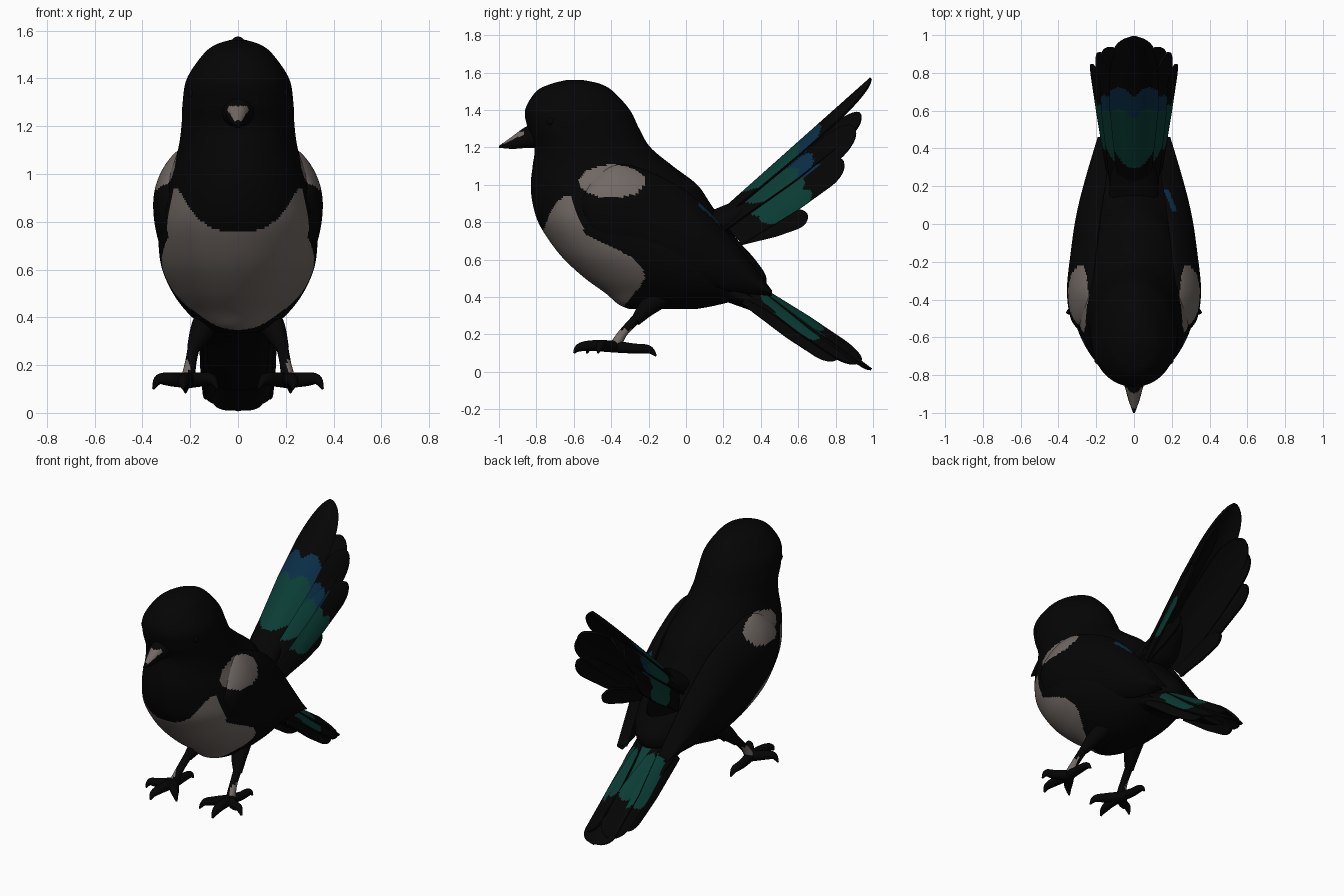
import bpy, bmesh, math
from mathutils import Vector

if "Cube" in bpy.data.objects:
    bpy.data.objects.remove(bpy.data.objects["Cube"], do_unlink=True)


def material(name, rgb):
    m = bpy.data.materials.new(name)
    m.use_nodes = True
    m.diffuse_color = (*rgb, 1)
    bsdf = m.node_tree.nodes["Principled BSDF"]
    bsdf.inputs["Base Color"].default_value = (*rgb, 1)
    bsdf.inputs["Roughness"].default_value = 0.8
    return m


GREEN = material("teal_green", (0.003, 0.046, 0.035))
BLUE = material("deep_blue", (0.003, 0.027, 0.062))
PALE = material("pale_grey", (0.165, 0.14, 0.128))
BLACK = material("soft_black", (0.0014, 0.0014, 0.0014))


def finish(name, bm, mats, smooth=True):
    mesh = bpy.data.meshes.new(name)
    bm.to_mesh(mesh)
    bm.free()
    ob = bpy.data.objects.new(name, mesh)
    bpy.context.collection.objects.link(ob)
    for m in mats:
        mesh.materials.append(m)
    if smooth:
        bpy.ops.object.select_all(action='DESELECT')
        ob.select_set(True)
        bpy.context.view_layer.objects.active = ob
        bpy.ops.object.shade_smooth_by_angle(angle=math.radians(50))
    return ob


def refine(rows, n):
    """Smooth in-between rows through the given stations."""
    out = []
    last = len(rows) - 1
    for i in range(last):
        a, b, c, d = (rows[max(0, min(last, i + k))] for k in (-1, 0, 1, 2))
        for j in range(n):
            t = j / n
            out.append([q + 0.5 * t * (r - p + t * (2*p - 5*q + 4*r - s + t * (3*(q - r) + s - p)))
                        for p, q, r, s in zip(a, b, c, d)])
    return out + [list(rows[-1])]


def loft(name, rings, rule=None):
    """Skin closed rings; rule(centre) picks black, pale or blue for a face."""
    bm = bmesh.new()
    vs = [[bm.verts.new(p) for p in ring] for ring in rings]
    n = len(vs[0])
    for a, b in zip(vs, vs[1:]):
        for i in range(n):
            bm.faces.new((a[i], a[(i + 1) % n], b[(i + 1) % n], b[i]))
    bm.faces.new(vs[0])
    bm.faces.new(vs[-1])
    bmesh.ops.recalc_face_normals(bm, faces=bm.faces)
    if rule:
        for f in bm.faces:
            f.material_index = int(rule(f.calc_center_median()))
    return finish(name, bm, (BLACK, PALE, BLUE))


def angles(n):
    return [2 * math.pi * i / n for i in range(n)]


def pod(name, stations, rule=None):
    """Tapered form along y: stations are y, z centre, half height, half width."""
    rings = [[(w * math.sin(a), y, z + h * math.cos(a)) for a in angles(40)]
             for y, z, h, w in refine(stations, 12)]
    return loft(name, rings, rule)


def tube(name, points, side, rule=None):
    """Tapered limb: points are x, y, z, radius."""
    rows = refine(points, 6)
    pts = [Vector((side * r[0], r[1], r[2])) for r in rows]
    rings = []
    for i, p in enumerate(pts):
        d = (pts[min(i + 1, len(pts) - 1)] - pts[max(i - 1, 0)]).normalized()
        u = d.cross(Vector((0.3, 0.5, 0.8))).normalized()
        v = d.cross(u)
        rings.append([p + rows[i][3] * (u * math.cos(a) + v * math.sin(a)) for a in angles(14)])
    return loft(name, rings, rule)


def feather(name, base, tip, normal, width, green=None, blue=None, side=1, taper=0.8, camber=0.15):
    """Cambered blade with lobed colour bands on its upper face only."""
    flip = Vector((side, 1, 1))
    base, tip, n = Vector(base) * flip, Vector(tip) * flip, Vector(normal) * flip
    d = (tip - base).normalized()
    across = d.cross(n).normalized()
    n = across.cross(d)
    bm = bmesh.new()
    rows, cols = 72, 20
    grid = []
    for r in range(rows + 1):
        s = r / rows
        w = width * (0.65 + 0.35 * min(1, s * 2))
        if s > taper:
            w *= max(0.12, math.sqrt(1 - ((s - taper) / (1 - taper)) ** 2))
        line = []
        for c in range(cols + 1):
            t = 2 * c / cols - 1
            line.append(bm.verts.new(base.lerp(tip, s) + across * w * t - n * camber * w * t * t))
        grid.append(line)
    for r in range(rows):
        for c in range(cols):
            f = bm.faces.new((grid[r][c], grid[r][c + 1], grid[r + 1][c + 1], grid[r + 1][c]))
            s, t = (r + 0.5) / rows, (2 * c + 1) / cols - 1
            f.material_index = 2
            if green and s > green[0] + 0.08 * t * t:
                end = s + 0.06 * (2 * abs(t) - 1) ** 2
                if end < green[1]:
                    f.material_index = 0
                elif blue and end < blue:
                    f.material_index = 1
    ob = finish(name, bm, (GREEN, BLUE, BLACK), smooth=False)
    mod = ob.modifiers.new("thickness", 'SOLIDIFY')
    mod.thickness = 0.014
    mod.offset = -1
    mod.material_offset = 2
    mod.material_offset_rim = 2
    return ob


# Body and head: level slices of height, front, back, half width
slices = [
    (0.335, -0.30, 0.05, 0.08), (0.36, -0.36, 0.18, 0.14), (0.42, -0.43, 0.39, 0.21),
    (0.5, -0.54, 0.43, 0.27), (0.6, -0.65, 0.37, 0.315), (0.7, -0.73, 0.28, 0.33),
    (0.8, -0.79, 0.20, 0.33), (0.9, -0.82, 0.13, 0.31), (1.0, -0.83, 0.06, 0.285),
    (1.1, -0.82, -0.07, 0.25), (1.2, -0.81, -0.19, 0.235), (1.3, -0.845, -0.25, 0.23),
    (1.4, -0.86, -0.30, 0.212), (1.5, -0.80, -0.39, 0.145), (1.54, -0.72, -0.46, 0.095),
    (1.56, -0.64, -0.55, 0.035)]
bib_side = [(-0.62, 0.96), (-0.58, 0.82), (-0.53, 0.73), (-0.4, 0.67), (-0.28, 0.61), (-0.2, 0.5)]


def shoulder(p):
    return ((p.y + 0.395) / 0.177) ** 2 + ((p.z - 1.018) / 0.088) ** 2 < 1 and abs(p.x) > 0.15


def belly(p):
    limit = 0.76 + 11.5 * abs(p.x) ** 3
    for (y0, z0), (y1, z1) in zip(bib_side, bib_side[1:]):
        if y0 <= p.y < y1:
            limit = min(limit, z0 + (z1 - z0) * (p.y - y0) / (y1 - y0))
    return p.z < min(limit, 0.94) and p.y < -0.22 - 0.8 * max(0, 0.49 - p.z)


rings = []
for z, front, back, w in refine(slices, 10):
    mid, half = (front + back) / 2, (back - front) / 2
    rings.append([(w * math.sin(a) * (1 + 0.12 * math.cos(a)), mid - half * math.cos(a), z)
                  for a in angles(208)])
loft("body", rings, lambda p: belly(p) or shoulder(p))

# Beak with a pale wedge on the upper front
pod("beak", [(-0.76, 1.275, 0.08, 0.09), (-0.86, 1.252, 0.056, 0.05),
             (-0.93, 1.225, 0.033, 0.03), (-1.0, 1.203, 0.005, 0.005)],
    lambda p: -0.975 < p.y < -0.87 and p.z < 1.285 and abs(p.x) < 0.65 * (p.z - 1.2))

# Roots that join the feather fans to the body
pod("tail_root", [(0.2, 0.44, 0.06, 0.16), (0.42, 0.345, 0.05, 0.15),
                  (0.6, 0.21, 0.04, 0.13), (0.75, 0.115, 0.02, 0.1)])
pod("fan_root", [(0.08, 0.78, 0.06, 0.13), (0.28, 0.83, 0.09, 0.12), (0.42, 0.94, 0.03, 0.05)])

# Folded wings: y, z centre, half height, x centre, half thickness
wing = [(-0.57, 0.90, 0.05, 0.265, 0.02), (-0.5, 0.88, 0.18, 0.28, 0.055),
        (-0.35, 0.87, 0.24, 0.29, 0.065), (-0.15, 0.80, 0.25, 0.275, 0.06),
        (0.05, 0.71, 0.22, 0.25, 0.055), (0.25, 0.57, 0.14, 0.215, 0.04),
        (0.46, 0.42, 0.015, 0.18, 0.012)]

# Raised fan feathers: base, tip, normal, width, green band, blue end
fan = [((0.08, 0.17, 0.79), (0.12, 0.93, 1.385), (0.55, -0.5, 0.6), 0.10, (0.2, 0.54), 0.66),
       ((0.12, 0.24, 0.75), (0.18, 0.90, 1.31), (0.85, -0.35, 0.4), 0.085, (0.17, 0.56), 0.69),
       ((0.14, 0.27, 0.72), (0.225, 0.84, 1.13), (0.93, -0.25, 0.3), 0.075, (0.22, 0.67), None),
       ((0.14, 0.28, 0.71), (0.17, 0.65, 0.84), (0.97, -0.15, 0.2), 0.055, None, None)]
tail = [((0.10, 0.33, 0.47), (0.07, 0.94, 0.06), (0.6, 0.5, 0.7), 0.09, (0.12, 0.65), None),
        ((0.15, 0.32, 0.40), (0.12, 0.82, 0.075), (0.9, 0.3, 0.4), 0.065, None, None)]
feather("fan_feather_centre", (0, 0.16, 0.84), (0, 0.985, 1.575), (0, -0.67, 0.74), 0.13,
        (0.16, 0.53), 0.67, taper=0.68, camber=0.42)
feather("tail_feather_centre", (0, 0.34, 0.5), (0, 0.995, 0.018), (0, 0.54, 0.84), 0.11,
        (0.1, 0.65), taper=0.88)

# Toes, starting at the ankle
ankle = (0.21, -0.38, 0.135, 0.032)
toes = {
    "middle": [(0.22, -0.5, 0.14, 0.029), (0.23, -0.57, 0.13, 0.022), (0.23, -0.6, 0.1, 0.005)],
    "outer": [(0.28, -0.44, 0.14, 0.029), (0.33, -0.46, 0.14, 0.022), (0.355, -0.47, 0.1, 0.005)],
    "inner": [(0.15, -0.46, 0.14, 0.029), (0.11, -0.51, 0.14, 0.022), (0.085, -0.53, 0.1, 0.005)],
    "back": [(0.22, -0.28, 0.125, 0.027), (0.22, -0.2, 0.12, 0.022), (0.22, -0.16, 0.085, 0.005)]}


def left_wing_colour(p):
    # One slim blue fleck lies on the upper rear of the left wing only
    fleck = abs(p.x - 0.195 + 0.4 * (p.y - 0.12)) < 0.014 and abs(p.y - 0.12) < 0.055 and p.z > 0.72
    return 2 if fleck else shoulder(p)


for side, label, colour in ((1, "left", left_wing_colour), (-1, "right", shoulder)):
    # Wing shell, leaning in toward the back
    rings = []
    for y, z, h, x, t in refine(wing, 12):
        ring = []
        for a in angles(96):
            s = math.sin(a)
            lean = (0.065 if s > 0 else 0.03) * s * s
            ring.append((side * (x + t * math.cos(a) - lean), y, z + h * s))
        rings.append(ring)
    loft(label + "_wing", rings, colour)

    for i, (b, t, n, w, g, bl) in enumerate(fan):
        feather(f"{label}_fan_feather_{i + 1}", b, t, n, w, g, bl, side)
    for i, (b, t, n, w, g, bl) in enumerate(tail):
        feather(f"{label}_tail_feather_{i + 1}", b, t, n, w, g, bl, side)

    # Legs and feet
    tube(label + "_thigh", [(0.11, -0.1, 0.42, 0.06), (0.15, -0.2, 0.35, 0.05),
                            (0.187, -0.27, 0.27, 0.027)], side)
    tube(label + "_shank", [(0.18, -0.25, 0.3, 0.026), (0.198, -0.335, 0.21, 0.024), ankle], side,
         lambda p: 0.14 < p.z < 0.228 and abs(p.x) > 0.204)
    for toe, pts in toes.items():
        tube(f"{label}_{toe}_toe", [ankle] + pts, side)

    # Eye
    bm = bmesh.new()
    bmesh.ops.create_uvsphere(bm, u_segments=16, v_segments=10, radius=0.025)
    bmesh.ops.translate(bm, verts=bm.verts, vec=(side * 0.185, -0.72, 1.34))
    finish(label + "_eye", bm, (BLACK,))
